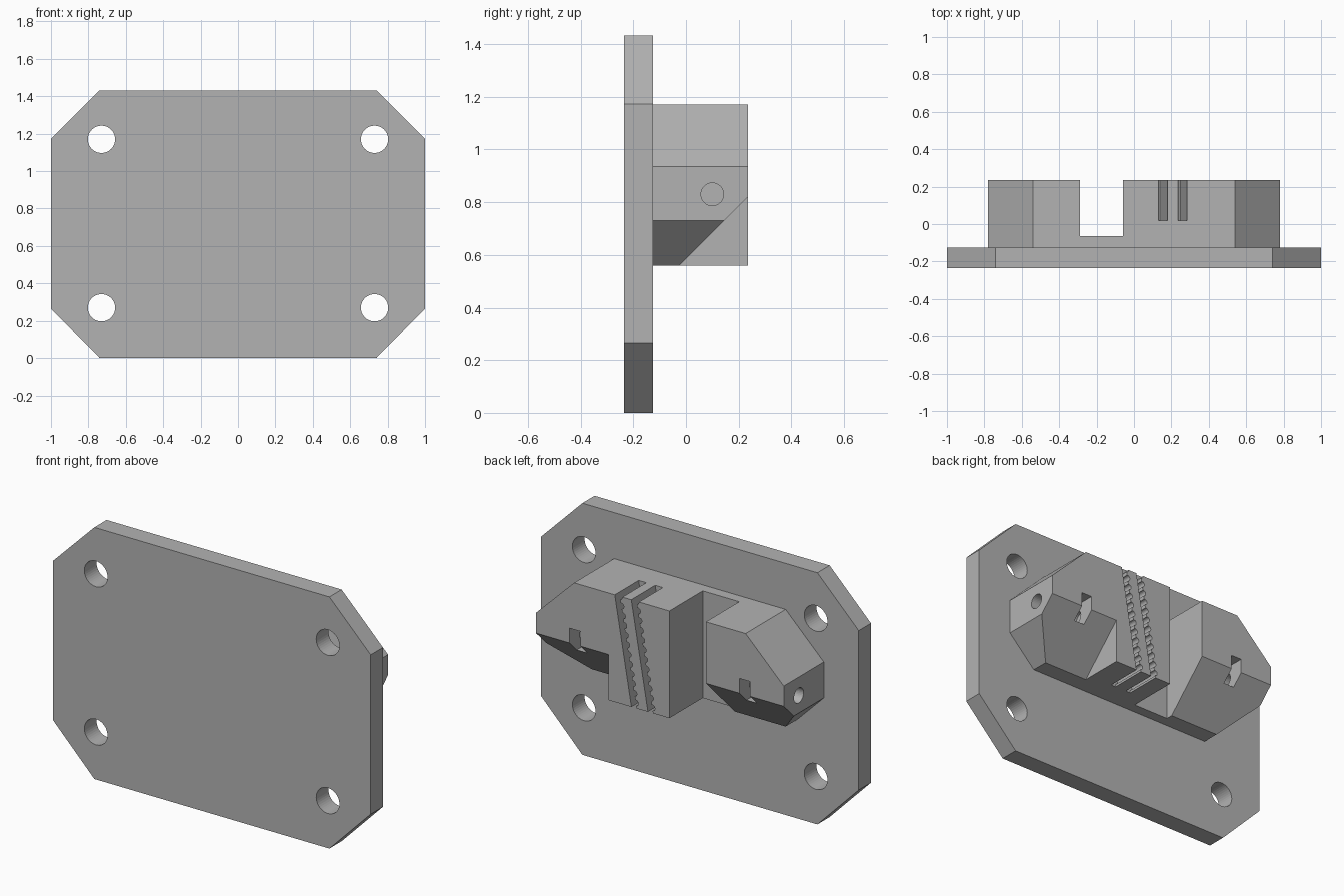
import bpy, bmesh, math

if "Cube" in bpy.data.objects:
    bpy.data.objects.remove(bpy.data.objects["Cube"])

grey = bpy.data.materials.new("plain grey")
grey.diffuse_color = (0.45, 0.45, 0.45, 1)
grey.use_nodes = True
grey.node_tree.nodes["Principled BSDF"].inputs["Base Color"].default_value = grey.diffuse_color


def prism(name, pts, axis, a, b):
    """Extrude a profile: (x, z) points along y, or (y, z) points along x."""
    bm = bmesh.new()

    def place(p, d):
        return (p[0], d, p[1]) if axis == 'y' else (d, p[0], p[1])
    lo = [bm.verts.new(place(p, a)) for p in pts]
    hi = [bm.verts.new(place(p, b)) for p in pts]
    bm.faces.new(lo)
    bm.faces.new(hi[::-1])
    n = len(pts)
    for i in range(n):
        j = (i + 1) % n
        bm.faces.new((lo[i], hi[i], hi[j], lo[j]))
    bmesh.ops.recalc_face_normals(bm, faces=bm.faces)
    me = bpy.data.meshes.new(name)
    bm.to_mesh(me)
    bm.free()
    me.materials.append(grey)
    ob = bpy.data.objects.new(name, me)
    bpy.context.collection.objects.link(ob)
    return ob


def combine(target, tool, op='DIFFERENCE'):
    """Apply a boolean and remove the tool object."""
    m = target.modifiers.new("boolean", 'BOOLEAN')
    m.operation, m.solver, m.object = op, 'EXACT', tool
    bpy.context.view_layer.objects.active = target
    bpy.ops.object.modifier_apply(modifier=m.name)
    bpy.data.objects.remove(tool, do_unlink=True)


def ngon(cx, cz, r, n, start=0.0):
    return [(cx + r * math.cos(start + 2 * math.pi * i / n),
             cz + r * math.sin(start + 2 * math.pi * i / n)) for i in range(n)]


def rect(u0, u1, v0, v1):
    return [(u0, v0), (u1, v0), (u1, v1), (u0, v1)]


def mirrored(half):
    """Close a right-hand outline by mirroring it in x."""
    return half + [(-x, z) for x, z in reversed(half)]


# base plate with clipped corners and four bolt holes
plate = prism("carriage_plate",
              mirrored([(0.74, 0), (1, 0.265), (1, 1.172), (0.74, 1.432)]),
              'y', -0.235, -0.125)
for x in (-0.73, 0.73):
    for z in (0.27, 1.17):
        combine(plate, prism("bolt_cut", ngon(x, z, 0.073, 40), 'y', -0.4, 0))

# belt clamp block
block = prism("clamp_block",
              mirrored([(0.61, 0.56), (0.78, 0.73), (0.78, 0.935), (0.54, 1.17)]),
              'y', -0.18, 0.235)

# sloped undersides of the two wings, and the open channel
slope = [(0.335, 0.92), (-0.125, 0.46), (0.335, 0.46)]
for a, b in ((0.323, 0.9), (-0.9, -0.2)):
    combine(block, prism("slope_cut", slope, 'x', a, b))
combine(block, prism("channel_cut", rect(-0.29, -0.06, 0.4, 1.3), 'y', -0.065, 0.4))

# screw holes and nut pockets in the wing ends
for s in (-1, 1):
    combine(block, prism("screw_cut", ngon(0.10, 0.83, 0.043, 32), 'x',
                         *sorted((s * 0.46, s * 0.9))))
    r = 0.074 / math.cos(math.pi / 6)
    pocket = [(0.10 + 0.3, 0.904), (0.10 - r / 2, 0.904), (0.10 - r, 0.83),
              (0.10 - r / 2, 0.756), (0.10 + 0.3, 0.756)]
    combine(block, prism("nut_cut", pocket, 'x', *sorted((s * 0.50, s * 0.568))))

# two leaning belt slots with round teeth on one side
lean = math.atan(0.105 / 0.61)
PITCH, WIDE, TOOTH = 0.0535, 0.031, 0.017
for top_x in (0.284, 0.18):
    def on_slot(t, w):
        return (top_x - t * math.sin(lean) - w * math.cos(lean),
                1.17 - t * math.cos(lean) + w * math.sin(lean))
    pts = [on_slot(0.75, 0), on_slot(-0.08, 0), on_slot(-0.08, WIDE)]
    for k in range(12):
        for i in range(9):
            a = math.pi * i / 8
            pts.append(on_slot(0.006 + k * PITCH - TOOTH * math.cos(a),
                               WIDE + TOOTH * math.sin(a)))
    pts.append(on_slot(0.75, WIDE))
    combine(block, prism("belt_cut", pts, 'y', 0.02, 0.4))

# join block to plate
combine(plate, block, 'UNION')
